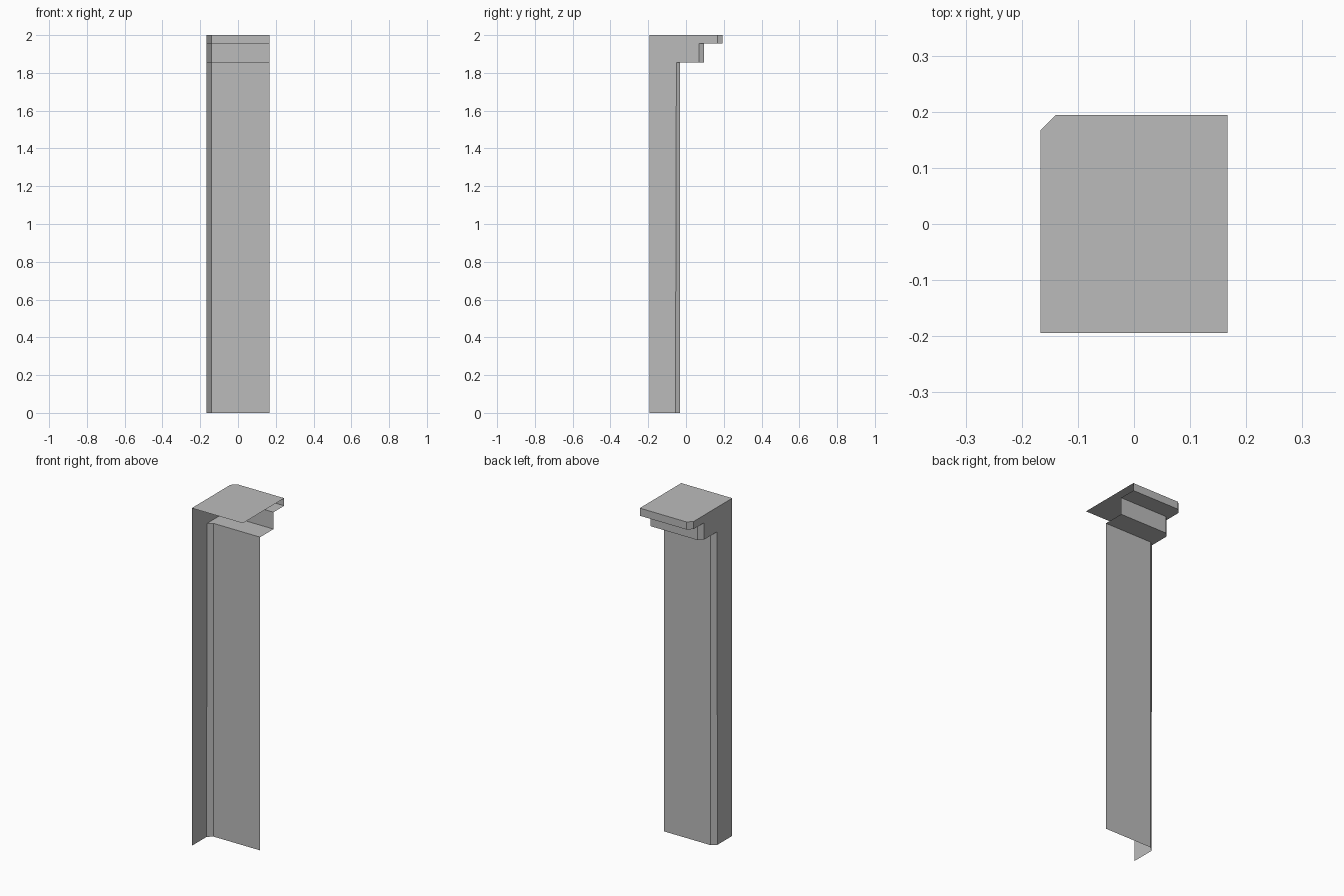
import bpy
import bmesh

cube = bpy.data.objects.get("Cube")
if cube:
    bpy.data.objects.remove(cube, do_unlink=True)

# One plain grey for the whole pillar shell
grey = bpy.data.materials.new("plain grey")
grey.use_nodes = True
colour = (0.5, 0.5, 0.5, 1.0)
grey.diffuse_color = colour
grey.node_tree.nodes["Principled BSDF"].inputs["Base Color"].default_value = colour

W = 0.167        # half width
D = 0.194        # half depth
BEVEL = 0.027    # width of the cut corner


def ring(z, back, side):
    """Back outline at one height: cut corner on the -x side, straight to +x."""
    return [(-W, side, z), (-W + BEVEL, back, z), (W, back, z)]


def make_object(name, faces):
    bm = bmesh.new()
    for points in faces:
        bm.faces.new([bm.verts.new(p) for p in points])
    bmesh.ops.remove_doubles(bm, verts=bm.verts, dist=0.0001)
    mesh = bpy.data.meshes.new(name)
    bm.to_mesh(mesh)
    bm.free()
    mesh.materials.append(grey)
    obj = bpy.data.objects.new(name, mesh)
    bpy.context.collection.objects.link(obj)
    return obj


def skin(rings):
    """Outward-facing quads between consecutive outlines."""
    faces = []
    for low, high in zip(rings, rings[1:]):
        for i in range(len(low) - 1):
            faces.append([low[i], high[i], high[i + 1], low[i + 1]])
    return faces


# Outlines from the floor up, stepping outward at each ledge
Z1, Z2, TOP = 1.855, 1.955, 2.0
shaft = [ring(0, -0.031, -0.056), ring(Z1, -0.031, -0.051)]
lower_step = [ring(Z1, 0.094, 0.069), ring(Z2, 0.094, 0.069)]
upper_step = [ring(Z2, D, D - BEVEL), ring(TOP, D, D - BEVEL)]

# Back wall and the two overhanging steps with their undersides
make_object("back_wall", skin(shaft))
make_object("lower_cornice_step", skin(shaft[-1:] + lower_step))
make_object("upper_cornice_step", skin(lower_step[-1:] + upper_step))

# Stepped side panel, open shell on the other sides
edge = [r[0] for r in shaft + lower_step + upper_step]
outline = [(-W, -D, 0)] + edge + [(-W, -D, TOP)]
make_object("side_panel", [outline[::-1]])

# Top cap with the cut corner
make_object("top_cap", [[(-W, -D, TOP), (W, -D, TOP)] + upper_step[-1][::-1]])
